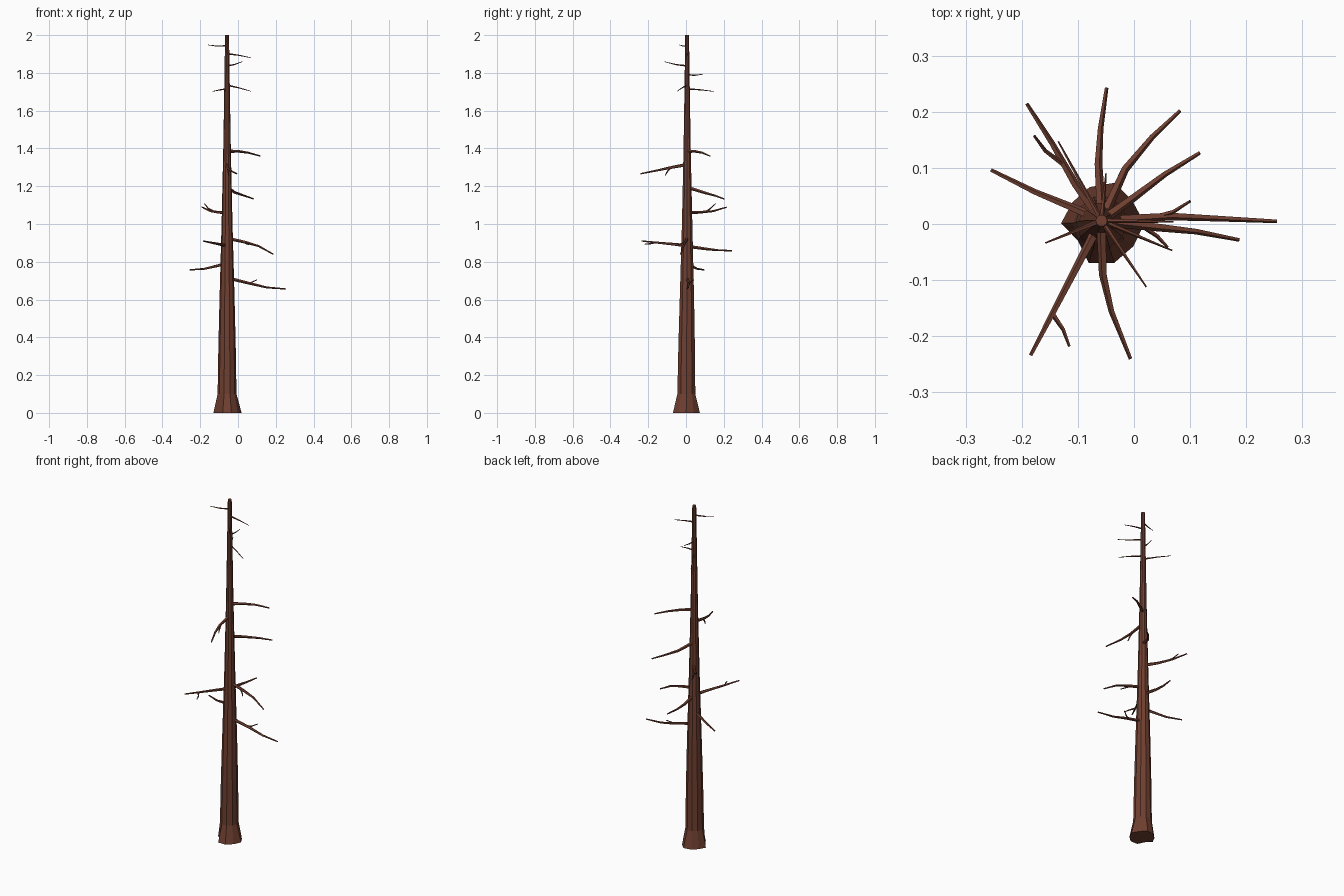
import bpy, bmesh, math
from mathutils import Vector

CX, CY = -0.058, 0.006   # trunk axis
bark = bpy.data.materials.new("bark")
bark.diffuse_color = (0.16, 0.05, 0.03, 1)


def finish(name, bm):
    bmesh.ops.recalc_face_normals(bm, faces=bm.faces)
    me = bpy.data.meshes.new(name)
    bm.to_mesh(me)
    bm.free()
    me.materials.append(bark)
    bpy.context.collection.objects.link(bpy.data.objects.new(name, me))


def skin(name, rings):
    """Bridge a list of point rings into a closed, flat-shaded tube."""
    bm = bmesh.new()
    loops = [[bm.verts.new(p) for p in ring] for ring in rings]
    n = len(loops[0])
    for a, b in zip(loops, loops[1:]):
        for i in range(n):
            j = (i + 1) % n
            bm.faces.new((a[i], a[j], b[j], b[i]))
    bm.faces.new(loops[0][::-1])
    bm.faces.new(loops[-1])
    finish(name, bm)


def tube(name, path, r0, r1, sides=5):
    pts = [Vector(p) for p in path]
    rings = []
    for k, p in enumerate(pts):
        d = (pts[min(k + 1, len(pts) - 1)] - pts[max(k - 1, 0)]).normalized()
        u = d.cross(Vector((0, 0, 1))).normalized()
        v = u.cross(d)
        r = r0 + (r1 - r0) * k / (len(pts) - 1)
        angs = [math.tau * i / sides for i in range(sides)]
        rings.append([p + r * (math.cos(a) * u + math.sin(a) * v) for a in angs])
    skin(name, rings)


# Trunk: ten-sided taper with an uneven root flare
flare = [0.077, 0.068, 0.076, 0.068, 0.064, 0.072, 0.052, 0.074, 0.074, 0.070]
sections = [(0.0, 0.0), (0.1, 0.050), (0.35, 0.046), (0.6, 0.040), (1.0, 0.029),
            (1.4, 0.020), (1.7, 0.015), (2.0, 0.0105)]
trunk = []
for z, r in sections:
    ring = []
    for i in range(10):
        a = math.tau * i / 10
        rad = r if z else flare[i]
        ring.append((CX + rad * math.cos(a), CY * min(1, z + 0.2) + rad * math.sin(a), z))
    trunk.append(ring)
skin("trunk", trunk)

# Large limbs: height at the trunk, then the points out to the tip
limbs = [
    (0.715, [(.064, .014, .685), (.153, .010, .664), (.255, .005, .656)]),
    (0.925, [(.046, -.006, .902), (.110, -.013, .883), (.187, -.028, .840)]),
    (1.385, [(0, .048, 1.385), (.055, .089, 1.377), (.117, .127, 1.360)]),
    (1.195, [(-.016, .098, 1.166), (.032, .155, 1.150), (.082, .202, 1.133)]),
    (0.882, [(-.064, .107, .868), (-.060, .170, .861), (-.049, .243, .859)]),
    (1.060, [(-.105, .071, 1.062), (-.146, .143, 1.068), (-.191, .214, 1.089)]),
    (0.795, [(-.105, .027, .780), (-.177, .057, .763), (-.255, .096, .757)]),
    (0.885, [(-.096, -.066, .893), (-.145, -.160, .902), (-.184, -.234, .910)]),
    (1.315, [(-.055, -.090, 1.297), (-.040, -.155, 1.283), (-.006, -.240, 1.266)]),
]
for n, (z, pts) in enumerate(limbs):
    tube(f"limb_{n + 1}", [(CX, CY, z)] + pts, 0.0095, 0.0035)

# Twigs forking off the limbs
twigs = [
    [(.040, .013, .690), (.070, .022, .690), (.100, .041, .705)],
    [(.015, -.003, .910), (.042, -.022, .897), (.060, -.041, .890)],
    [(-.125, .105, 1.064), (-.158, .130, 1.083), (-.178, .157, 1.108)],
    [(-.145, -.160, .902), (-.126, -.188, .896), (-.115, -.218, .893)],
    [(-.055, -.080, 1.299), (-.052, -.100, 1.275), (-.049, -.110, 1.257)],
]
for n, pts in enumerate(twigs):
    tube(f"twig_{n + 1}", pts, 0.005, 0.0025)

# Thin shoots near the top: height at the trunk, then the tip
shoots = [
    (1.735, (.068, -.047, 1.703)), (1.715, (-.135, .147, 1.702)),
    (1.790, (-.050, .090, 1.793)), (1.837, (.022, -.112, 1.859)),
    (1.902, (.070, .004, 1.880)), (1.943, (-.158, -.034, 1.948)),
]
for n, (z, tip) in enumerate(shoots):
    base, end = Vector((CX, CY, z)), Vector(tip)
    mid = base.lerp(end, 0.5) + Vector((0, 0, 0.002 if end.z < z else -0.004))
    tube(f"shoot_{n + 1}", [base, mid, end], 0.0048, 0.0015)
